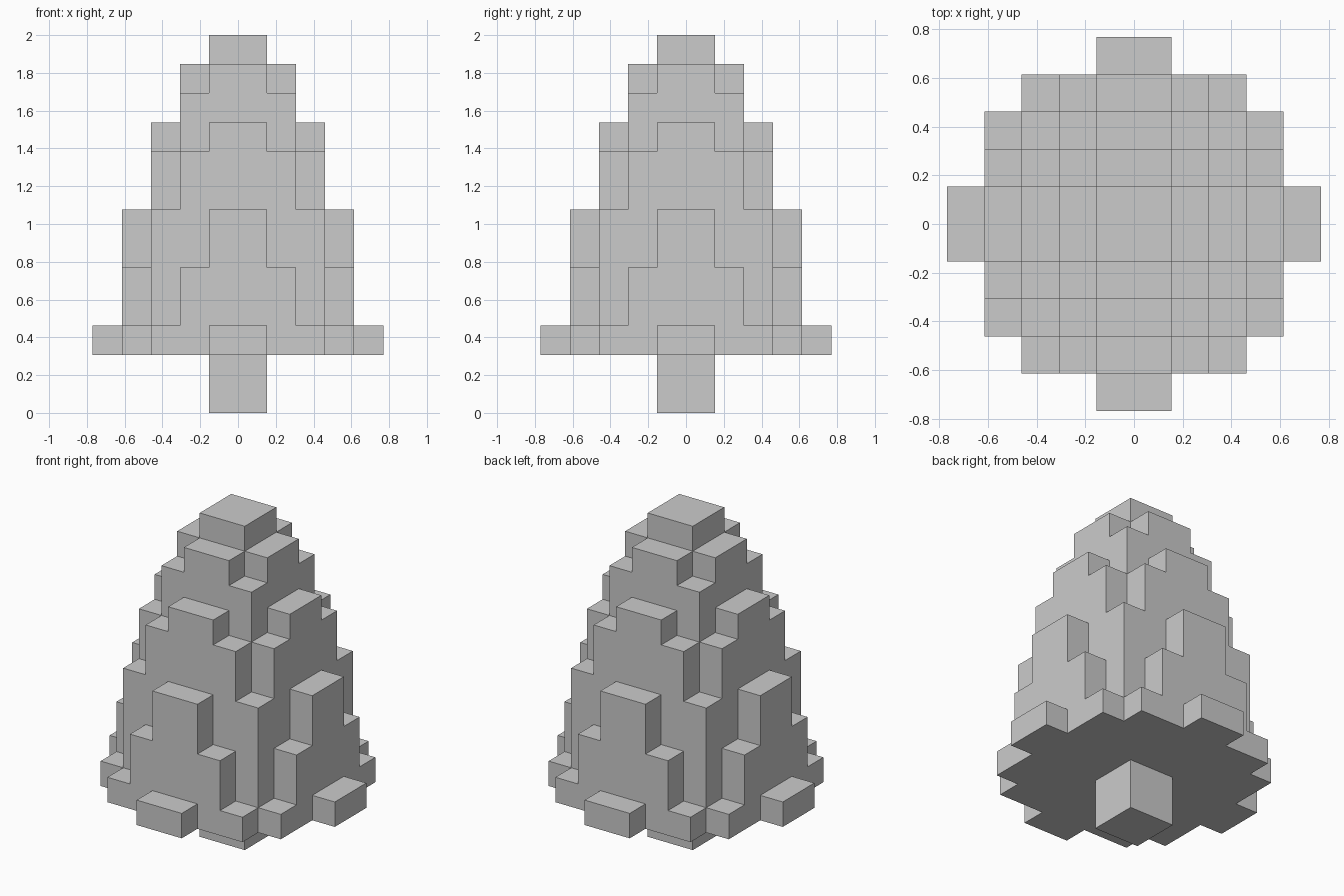
import bpy, bmesh, math
from mathutils import Vector

if "Cube" in bpy.data.objects:
    bpy.data.objects.remove(bpy.data.objects["Cube"])

U = 2 / 13  # edge of one block; the tree is 13 blocks tall

# Top height of each foliage column in one octant (distance from the axis in blocks)
HEIGHT = {(0, 0): 13, (1, 0): 12, (1, 1): 11, (2, 0): 10, (2, 1): 9, (2, 2): 7,
          (3, 0): 7, (3, 1): 5, (3, 2): 3, (4, 0): 3}


def ring(i):
    """Distance of block index i from the centre line (mirrored)."""
    return i if i >= 0 else -1 - i


def column_height(x, y):
    a, b = ring(x), ring(y)
    return HEIGHT.get((max(a, b), min(a, b)), 0)


def block_shell(name, cells, solid):
    """Skin the blocks in cells, leaving out faces buried inside solid."""
    bm = bmesh.new()
    for c in cells:
        for axis in range(3):
            for side in (0, 1):
                step = list(c)
                step[axis] += 1 if side else -1
                if tuple(step) in solid:
                    continue
                u, v = (axis + 1) % 3, (axis + 2) % 3
                corners = []
                for du, dv in ((0, 0), (1, 0), (1, 1), (0, 1)):
                    p = Vector(c)
                    p[axis] += side
                    p[u] += du
                    p[v] += dv
                    corners.append(bm.verts.new(p * U))
                bm.faces.new(corners if side else corners[::-1])
    bmesh.ops.remove_doubles(bm, verts=bm.verts, dist=1e-4)
    # Merge flat neighbouring squares into clean large faces
    bmesh.ops.dissolve_limit(bm, angle_limit=math.radians(1),
                             verts=bm.verts, edges=bm.edges)
    mesh = bpy.data.meshes.new(name)
    bm.to_mesh(mesh)
    bm.free()
    obj = bpy.data.objects.new(name, mesh)
    bpy.context.collection.objects.link(obj)
    return obj


span = range(-5, 5)
trunk = {(x, y, z) for x in (-1, 0) for y in (-1, 0) for z in (0, 1)}
foliage = {(x, y, z) for x in span for y in span
           for z in range(2, column_height(x, y))}

# Trunk and stepped foliage, open where they join
block_shell("trunk", trunk, trunk | foliage)
block_shell("foliage", foliage, trunk | foliage)
